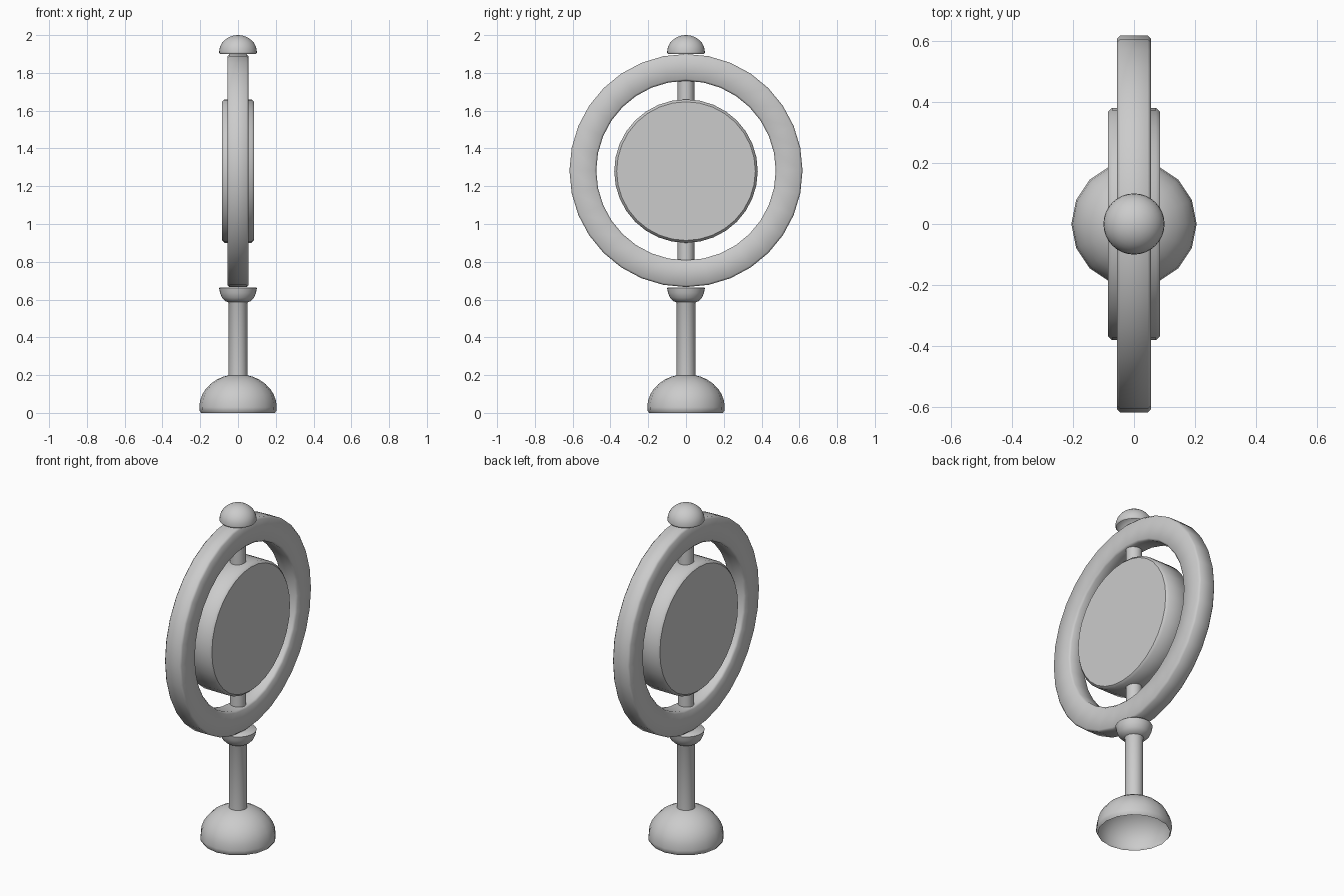
import bpy, bmesh
from math import cos, sin, pi, radians

cube = bpy.data.objects.get("Cube")
if cube:
    bpy.data.objects.remove(cube, do_unlink=True)

grey = bpy.data.materials.new("plain grey")
grey.use_nodes = True
colour = (0.6, 0.6, 0.6, 1)
grey.diffuse_color = colour
grey.node_tree.nodes["Principled BSDF"].inputs["Base Color"].default_value = colour

CENTRE = 1.283  # height of the ring and disc axis


def lathe(name, profile, sides, axis="Z", closed=False, z=0):
    """Revolve (radius, height) points around the Z or X axis."""
    bm = bmesh.new()
    rings = []
    for r, h in profile:
        if r == 0:
            rings.append([bm.verts.new((0, 0, h))] * sides)
            continue
        ring = []
        for i in range(sides):
            a = 2 * pi * i / sides
            u, v = r * cos(a), r * sin(a)
            ring.append(bm.verts.new((u, v, h) if axis == "Z" else (h, u, v)))
        rings.append(ring)
    pairs = list(zip(rings, rings[1:]))
    if closed:
        pairs.append((rings[-1], rings[0]))
    for lo, hi in pairs:
        for i in range(sides):
            j = (i + 1) % sides
            corners = dict.fromkeys((lo[i], lo[j], hi[j], hi[i]))
            bm.faces.new(list(corners))
    bmesh.ops.recalc_face_normals(bm, faces=bm.faces)
    mesh = bpy.data.meshes.new(name)
    bm.to_mesh(mesh)
    bm.free()
    mesh.materials.append(grey)
    ob = bpy.data.objects.new(name, mesh)
    ob.location.z = z
    bpy.context.collection.objects.link(ob)
    bpy.ops.object.select_all(action="DESELECT")
    ob.select_set(True)
    bpy.context.view_layer.objects.active = ob
    bpy.ops.object.shade_smooth_by_angle(angle=radians(50))
    return ob


def dome(radius, bottom, height, steps=8):
    """Quarter-ellipse profile from the rim up to the crown."""
    return [(radius * cos(pi / 2 * k / steps) if k < steps else 0,
             bottom + height * sin(pi / 2 * k / steps)) for k in range(steps + 1)]


# Hollow foot with a slightly tucked rim
lathe("base", [(0.195, 0), (0.205, 0.015)] + dome(0.205, 0.03, 0.175), 16)

# Stem flaring into the cup that carries the ring
lathe("stem", [(0.05, 0.18), (0.05, 0.58), (0.055, 0.59)], 16)
lathe("cup", [(0.05, 0.585), (0.068, 0.592), (0.085, 0.61), (0.095, 0.635),
              (0.1, 0.66), (0.095, 0.665), (0, 0.665)], 32)

# Outer ring with softened edges
lathe("ring", [(0.475, -0.045), (0.485, -0.055), (0.607, -0.055), (0.617, -0.045),
               (0.617, 0.045), (0.607, 0.055), (0.485, 0.055), (0.475, 0.045)],
      32, "X", True, CENTRE)

# Solid disc hung in the ring
lathe("disc", [(0, -0.085), (0.367, -0.085), (0.38, -0.072),
               (0.38, 0.072), (0.367, 0.085), (0, 0.085)], 32, "X", z=CENTRE - 0.003)
# The disc poles lie on the X axis
for v in bpy.data.objects["disc"].data.vertices:
    if abs(v.co.x) < 1e-6 and abs(v.co.y) < 1e-6:
        v.co = (v.co.z, 0, 0)

# Axle pins between disc and ring
for name, low, high in (("upper_axle", 1.64, 1.78), ("lower_axle", 0.78, 0.92)):
    lathe(name, [(0.044, low), (0.044, high)], 16)

# Finial on top of the ring
lathe("top_cap", [(0.095, 1.9), (0.1, 1.905)] + dome(0.1, 1.91, 0.09), 32)
